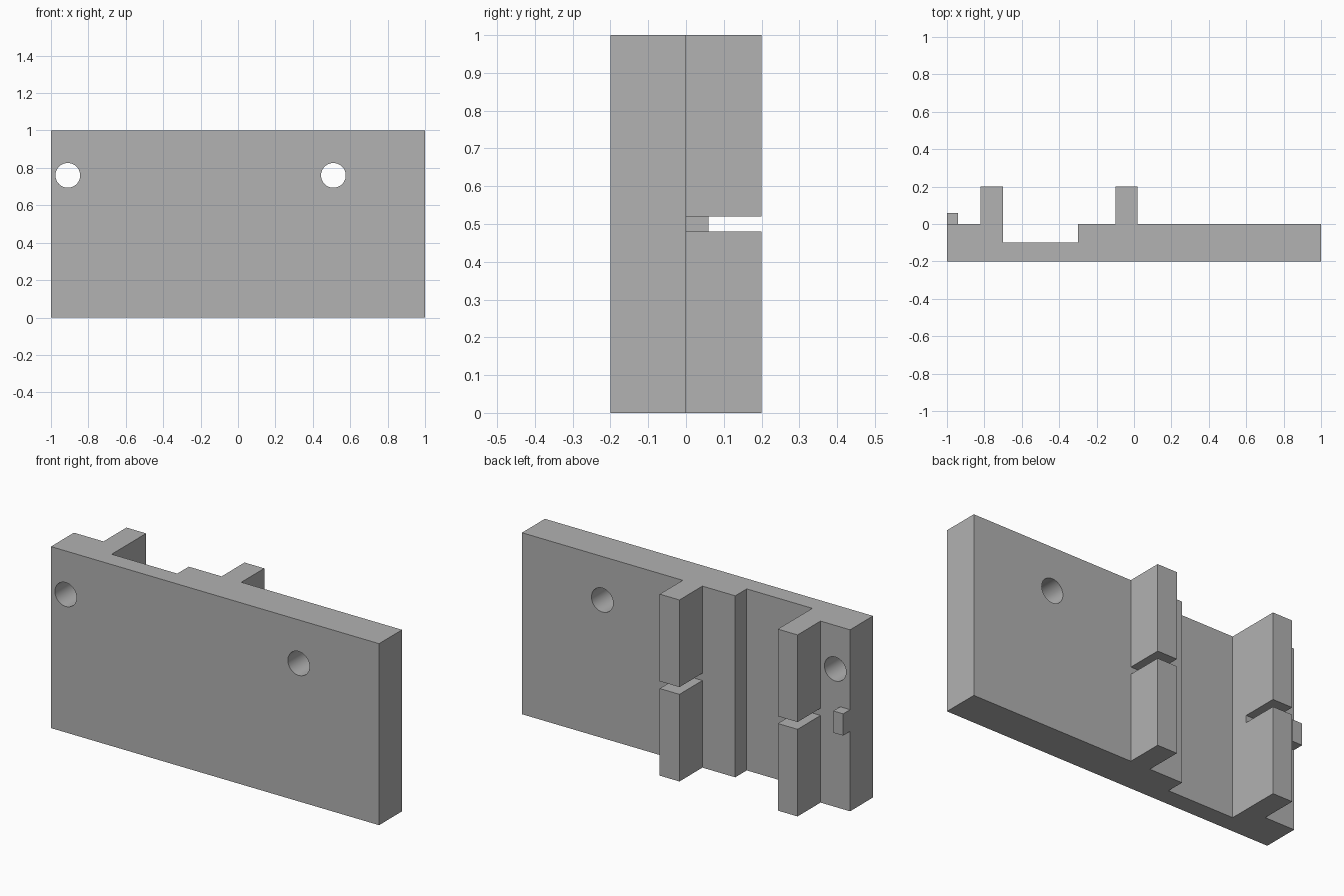
import bpy
import bmesh
from mathutils import Matrix, Vector

cube = bpy.data.objects.get("Cube")
if cube:
    bpy.data.objects.remove(cube, do_unlink=True)

grey = bpy.data.materials.new("plain grey")
grey.use_nodes = True
COLOUR = (0.445, 0.445, 0.445, 1)
grey.diffuse_color = COLOUR
grey.node_tree.nodes["Principled BSDF"].inputs["Base Color"].default_value = COLOUR


def make_object(name, bm):
    bmesh.ops.recalc_face_normals(bm, faces=bm.faces)
    mesh = bpy.data.meshes.new(name)
    bm.to_mesh(mesh)
    bm.free()
    mesh.materials.append(grey)
    obj = bpy.data.objects.new(name, mesh)
    bpy.context.collection.objects.link(obj)
    return obj


def box(name, low, high):
    low, high = Vector(low), Vector(high)
    bm = bmesh.new()
    bmesh.ops.create_cube(bm, size=1)
    bmesh.ops.scale(bm, vec=high - low, verts=bm.verts)
    bmesh.ops.translate(bm, vec=(low + high) / 2, verts=bm.verts)
    return make_object(name, bm)


def hole_cutter(name, x, z, radius):
    bm = bmesh.new()
    bmesh.ops.create_cone(bm, cap_ends=True, segments=64, radius1=radius,
                          radius2=radius, depth=1)
    bmesh.ops.rotate(bm, matrix=Matrix.Rotation(1.5707963, 3, "X"), verts=bm.verts)
    bmesh.ops.translate(bm, vec=(x, 0, z), verts=bm.verts)
    return make_object(name, bm)


def cut(target, cutter):
    cutter.hide_render = True
    mod = target.modifiers.new(cutter.name, "BOOLEAN")
    mod.operation = "DIFFERENCE"
    mod.solver = "EXACT"
    mod.object = cutter
    bpy.context.view_layer.objects.active = target
    bpy.ops.object.modifier_apply(modifier=mod.name)
    bpy.data.objects.remove(cutter, do_unlink=True)


# Plate with two back ribs and a shallow recess, as one extruded plan profile
ribs = [(-0.82, -0.70), (-0.10, 0.02)]
plan = [(-1, -0.2), (1, -0.2), (1, 0),
        (0.02, 0), (0.02, 0.2), (-0.10, 0.2), (-0.10, 0),
        (-0.30, 0), (-0.30, -0.1), (-0.70, -0.1),
        (-0.70, 0.2), (-0.82, 0.2), (-0.82, 0), (-1, 0)]
bm = bmesh.new()
face = bm.faces.new([bm.verts.new((x, y, 0)) for x, y in plan])
extruded = bmesh.ops.extrude_face_region(bm, geom=[face])
top = [v for v in extruded["geom"] if isinstance(v, bmesh.types.BMVert)]
bmesh.ops.translate(bm, vec=(0, 0, 1), verts=top)
plate = make_object("ribbed_plate", bm)

# Round mounting holes
for x in (-0.91, 0.51):
    cut(plate, hole_cutter("hole_cutter", x, 0.76, 0.066))

# Narrow slot across each rib
for left, right in ribs:
    cut(plate, box("slot_cutter", (left - 0.02, 0, 0.48), (right + 0.02, 0.3, 0.52)))

# Small tab on the back edge
box("edge_tab", (-1, 0, 0.44), (-0.94, 0.06, 0.56))

# Smooth hole walls, sharp corners elsewhere
bpy.ops.object.select_all(action="DESELECT")
plate.select_set(True)
bpy.context.view_layer.objects.active = plate
bpy.ops.object.shade_smooth_by_angle(angle=0.5)
